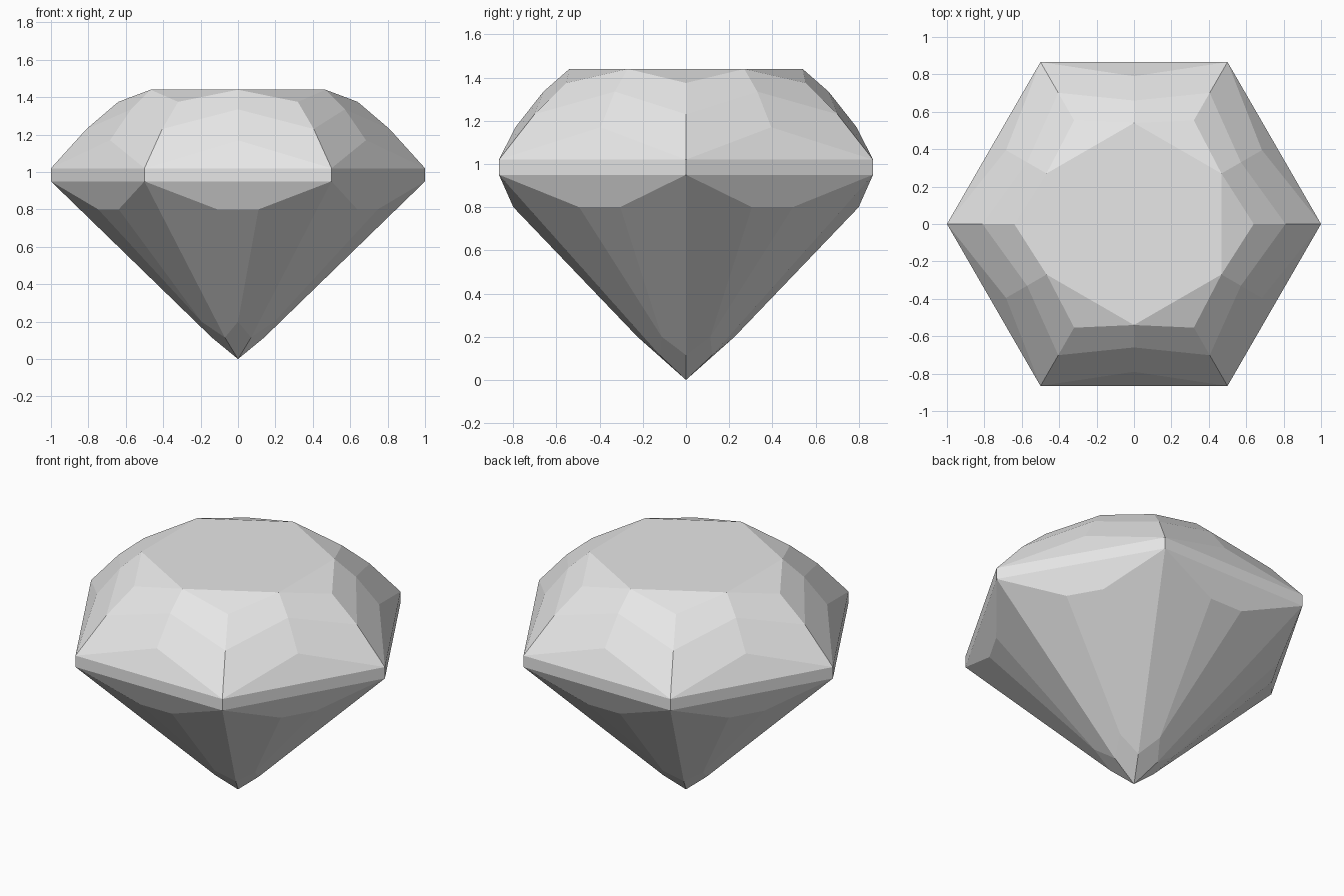
import bpy, bmesh, math

# Remove the default cube
cube = bpy.data.objects.get("Cube")
if cube:
    bpy.data.objects.remove(cube)

SIDES = 6
STEP = math.tau / SIDES

# One grey stone material
stone = bpy.data.materials.new("pale_grey_stone")
stone.use_nodes = True
grey = (0.8, 0.8, 0.8, 1)
stone.diffuse_color = grey
stone.node_tree.nodes["Principled BSDF"].inputs["Base Color"].default_value = grey

bm = bmesh.new()


def ring(radius, z, turn=0.0):
    """Six points round the axis; turn is a fraction of one side."""
    return [bm.verts.new((radius * math.cos((i + turn) * STEP),
                          radius * math.sin((i + turn) * STEP), z))
            for i in range(SIDES)]


# Crown points: corner rings lie over the girdle corners, side rings between them
table = ring(0.54, 1.44, 0.5)
corner_high = ring(0.64, 1.375)
side_high = ring(0.66, 1.335, 0.5)
corner_mid = ring(0.81, 1.23)
side_mid = ring(0.79, 1.17, 0.5)

# Girdle band
girdle_top = ring(1.0, 1.02)
girdle_low = ring(1.0, 0.95)

# Pavilion points
break_a = ring(0.807, 0.80, 0.37)
break_b = ring(0.807, 0.80, 0.63)
side_low = ring(0.225, 0.20, 0.5)
corner_low = ring(0.14, 0.115)
tip = bm.verts.new((0, 0, 0))

bm.faces.new(table)
for i in range(SIDES):
    j = (i + 1) % SIDES
    facets = [
        # Crown: star, upper kites, lower kites, girdle triangle
        (table[i - 1], corner_high[i], table[i]),
        (table[i], corner_high[i], corner_mid[i], side_high[i]),
        (table[i], side_high[i], corner_mid[j], corner_high[j]),
        (side_high[i], corner_mid[i], girdle_top[i], side_mid[i]),
        (side_high[i], side_mid[i], girdle_top[j], corner_mid[j]),
        (side_mid[i], girdle_top[i], girdle_top[j]),
        # Girdle
        (girdle_top[i], girdle_low[i], girdle_low[j], girdle_top[j]),
        # Pavilion: break facet, long mains, sliver, tip kite
        (girdle_low[i], break_a[i], break_b[i], girdle_low[j]),
        (girdle_low[i], corner_low[i], side_low[i], break_a[i]),
        (girdle_low[j], break_b[i], side_low[i], corner_low[j]),
        (break_a[i], side_low[i], break_b[i]),
        (side_low[i], corner_low[i], tip, corner_low[j]),
    ]
    for f in facets:
        bm.faces.new(f)

bmesh.ops.recalc_face_normals(bm, faces=bm.faces[:])
mesh = bpy.data.meshes.new("cut_gem")
bm.to_mesh(mesh)
bm.free()
mesh.materials.append(stone)
gem = bpy.data.objects.new("cut_gem", mesh)
bpy.context.collection.objects.link(gem)
